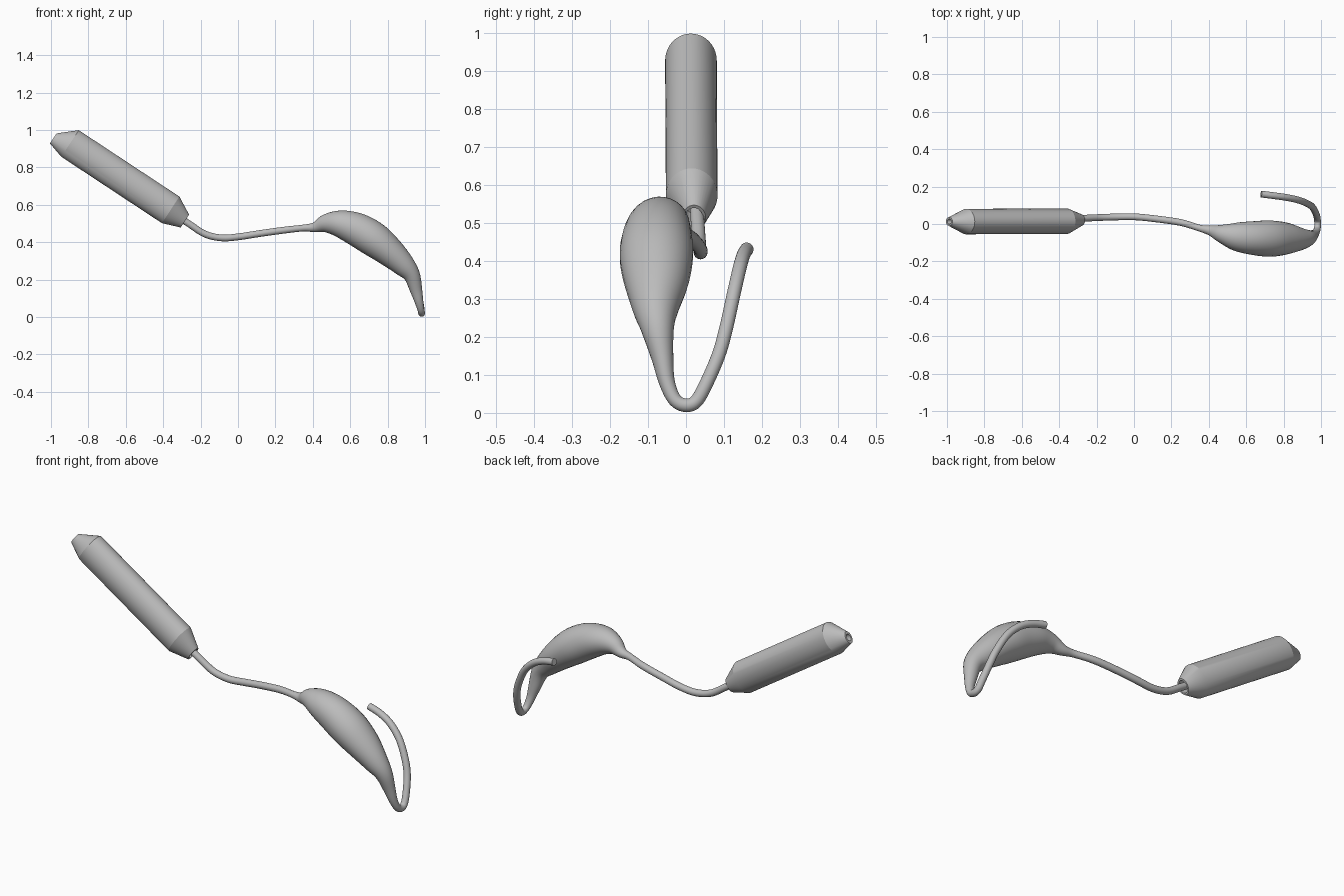
import bpy, bmesh, math
from mathutils import Vector

cube = bpy.data.objects.get("Cube")
if cube:
    bpy.data.objects.remove(cube, do_unlink=True)

grey = bpy.data.materials.new("satin grey")
grey.use_nodes = True
grey.diffuse_color = (0.5, 0.5, 0.5, 1)
grey.node_tree.nodes["Principled BSDF"].inputs["Base Color"].default_value = (0.5, 0.5, 0.5, 1)


def smooth_path(rows, steps):
    """Catmull-Rom interpolation of position and radii."""
    vecs = [Vector(r) for r in rows]
    out = []
    for i in range(len(vecs) - 1):
        b, c = vecs[i], vecs[i + 1]
        a = vecs[i - 1] if i else b * 2 - c
        d = vecs[i + 2] if i + 2 < len(vecs) else c * 2 - b
        for k in range(steps):
            t = k / steps
            out.append(0.5 * (2 * b + (c - a) * t + (2 * a - 5 * b + 4 * c - d) * t * t
                              + (3 * b - a - 3 * c + d) * t ** 3))
    return out + [vecs[-1]]


def loft(name, rows, sides, axis=None, angle=35):
    """Skin oval rings; each row is x, y, z, half width, half thickness."""
    bm = bmesh.new()
    centres = [Vector(r[:3]) for r in rows]
    side = Vector((0, 1, 0))
    rings = []
    for i, c in enumerate(centres):
        tangent = axis or (centres[min(i + 1, len(rows) - 1)] - centres[max(i - 1, 0)]).normalized()
        side = (side - tangent * side.dot(tangent)).normalized()
        up = tangent.cross(side)
        w, h = rows[i][3], rows[i][4]
        rings.append([bm.verts.new(c + side * w * math.cos(math.tau * k / sides)
                                   + up * h * math.sin(math.tau * k / sides)) for k in range(sides)])
    for a, b in zip(rings, rings[1:]):
        for k in range(sides):
            j = (k + 1) % sides
            bm.faces.new((a[k], a[j], b[j], b[k]))
    bm.faces.new(rings[0][::-1])
    bm.faces.new(rings[-1])
    bmesh.ops.recalc_face_normals(bm, faces=bm.faces)
    mesh = bpy.data.meshes.new(name)
    bm.to_mesh(mesh)
    bm.free()
    mesh.materials.append(grey)
    ob = bpy.data.objects.new(name, mesh)
    bpy.context.collection.objects.link(ob)
    bpy.ops.object.select_all(action="DESELECT")
    ob.select_set(True)
    bpy.context.view_layer.objects.active = ob
    bpy.ops.object.shade_smooth_by_angle(angle=math.radians(angle))
    return ob


# Handle: oval barrel with tapered ends and a recess in each end
loft("handle", [
    (-0.90, 0.013, 0.92, 0.014, 0.018),
    (-0.988, 0.013, 0.955, 0.014, 0.018),
    (-0.988, 0.013, 0.955, 0.023, 0.032),
    (-0.898, 0.013, 0.928, 0.068, 0.085),
    (-0.36, 0.015, 0.573, 0.068, 0.085),
    (-0.284, 0.021, 0.513, 0.031, 0.041),
    (-0.284, 0.021, 0.513, 0.024, 0.032),
    (-0.34, 0.02, 0.553, 0.024, 0.032),
], 40, Vector((0.835, 0, -0.55)), 20)

# Bent shaft, swollen body and return hook in one sweep
R = 0.018
shaft = [(-0.34, 0.028, 0.55), (-0.26, 0.031, 0.497), (-0.175, 0.035, 0.443),
         (-0.085, 0.038, 0.423), (0.01, 0.038, 0.43), (0.12, 0.027, 0.447),
         (0.25, 0.008, 0.465), (0.35, -0.022, 0.476)]
body = [(0.41, -0.035, 0.48, 0.028, 0.027), (0.47, -0.052, 0.50, 0.05, 0.05),
        (0.545, -0.067, 0.498, 0.076, 0.073), (0.635, -0.075, 0.468, 0.09, 0.09),
        (0.725, -0.078, 0.416, 0.097, 0.093), (0.81, -0.078, 0.349, 0.086, 0.08),
        (0.885, -0.08, 0.278, 0.062, 0.062), (0.929, -0.075, 0.223, 0.044, 0.045),
        (0.952, -0.062, 0.145, 0.029, 0.033), (0.968, -0.05, 0.08, 0.021, 0.023)]
hook = [(0.979, -0.029, 0.034), (0.982, 0, 0.02), (0.98, 0.026, 0.03), (0.975, 0.05, 0.07),
        (0.958, 0.085, 0.15), (0.935, 0.105, 0.22), (0.885, 0.126, 0.315),
        (0.82, 0.141, 0.38), (0.75, 0.151, 0.415), (0.68, 0.16, 0.431)]
rows = [p + (R, R) for p in shaft] + body + [p + (R, R) for p in hook]
loft("shaft_body_and_hook", smooth_path(rows, 5), 28)
